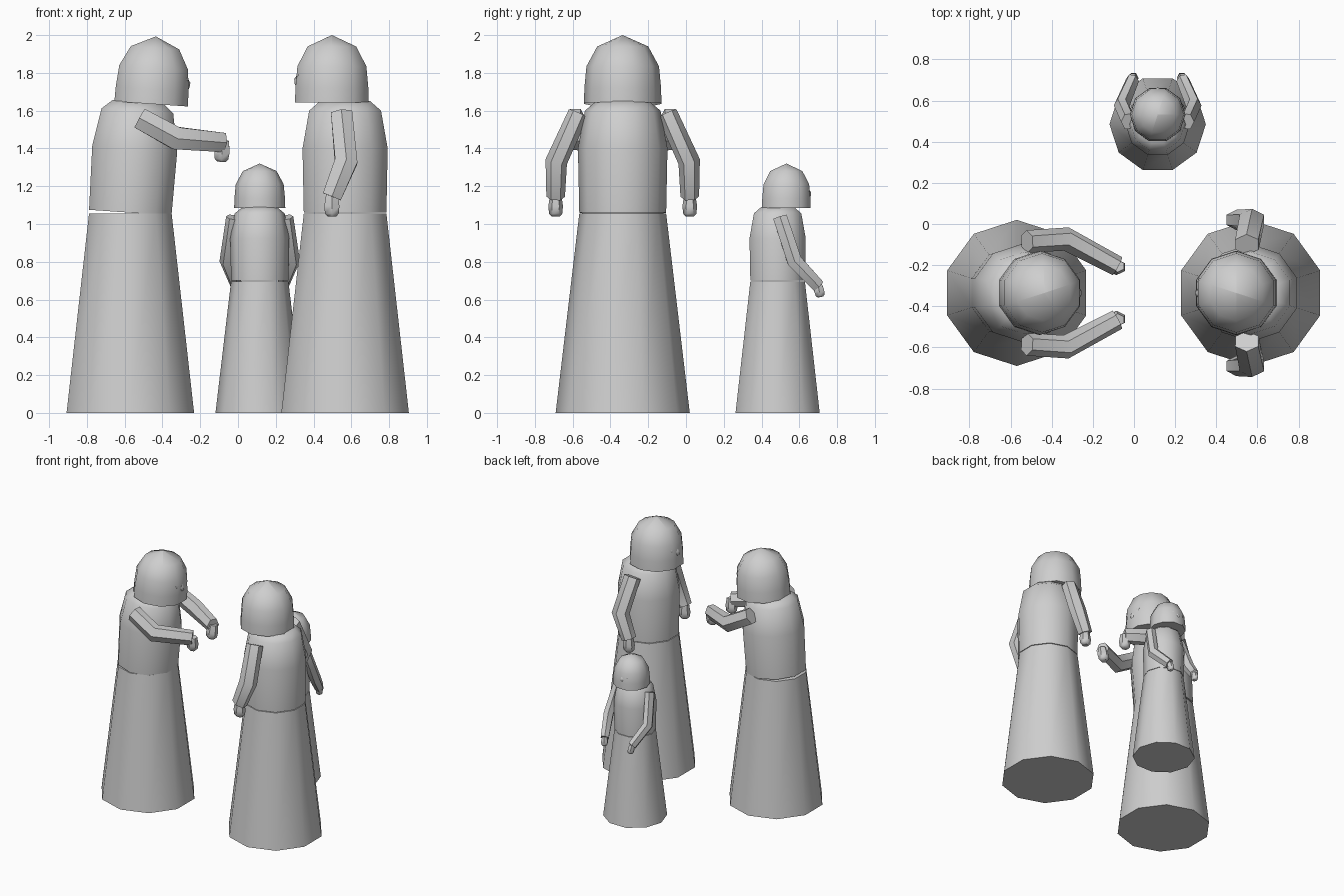
import bpy, bmesh
from math import radians, cos, sin, pi
from mathutils import Matrix, Vector

if "Cube" in bpy.data.objects:
    bpy.data.objects.remove(bpy.data.objects["Cube"])

grey = bpy.data.materials.new("plain grey")
grey.diffuse_color = (0.62, 0.62, 0.62, 1)
grey.use_nodes = True
grey.node_tree.nodes["Principled BSDF"].inputs["Base Color"].default_value = grey.diffuse_color


def loft(bm, rings):
    """Bridge rings of points into a closed tube."""
    loops = [[bm.verts.new(p) for p in r] for r in rings]
    n = len(loops[0])
    for a, b in zip(loops, loops[1:]):
        for i in range(n):
            j = (i + 1) % n
            bm.faces.new((a[i], a[j], b[j], b[i]))
    bm.faces.new(loops[0][::-1])
    bm.faces.new(loops[-1])


def finish(name, bm, mat, sharp=50):
    bm.transform(mat)
    bmesh.ops.remove_doubles(bm, verts=bm.verts, dist=0.0005)
    bmesh.ops.recalc_face_normals(bm, faces=bm.faces)
    for f in bm.faces:
        f.smooth = True
    for e in bm.edges:
        e.smooth = e.calc_face_angle(0) < radians(sharp)
    me = bpy.data.meshes.new(name)
    bm.to_mesh(me)
    bm.free()
    me.materials.append(grey)
    ob = bpy.data.objects.new(name, me)
    bpy.context.collection.objects.link(ob)
    return ob


def turned(name, profile, mat, cx=0.0):
    """Ten-sided turned body from (radius, height) pairs, corners at +-y."""
    bm = bmesh.new()
    loft(bm, [[(cx + r * cos(pi / 2 + k * pi / 5), r * sin(pi / 2 + k * pi / 5), z)
               for k in range(10)] for r, z in profile])
    return finish(name, bm, mat)


def tube(name, path, radii, mat, sides=6):
    """Tube through path points, mitred at the bends."""
    pts = [Vector(p) for p in path]
    dirs = [(b - a).normalized() for a, b in zip(pts, pts[1:])]
    rings = []
    for i, p in enumerate(pts):
        t = (dirs[max(i - 1, 0)] + dirs[min(i, len(dirs) - 1)]).normalized()
        side = Vector((0, 1, 0))
        u = (side - t * side.dot(t)).normalized()
        v = t.cross(u)
        rings.append([p + radii[i] * (0.88 * u * cos(2 * pi * k / sides)
                                      + 1.05 * v * sin(2 * pi * k / sides))
                      for k in range(sides)])
    bm = bmesh.new()
    loft(bm, rings)
    return finish(name, bm, mat)


def blob(name, pos, size, mat):
    bm = bmesh.new()
    bmesh.ops.create_icosphere(bm, subdivisions=1, radius=1,
                               matrix=Matrix.Translation(pos) @ Matrix.Diagonal((*size, 1)))
    return finish(name, bm, mat)


def figure(label, x, y, heading, scale, lean, arm):
    """Robed figure that faces local +x; arm = shoulder, elbow, wrist, hand."""
    base = (Matrix.Translation((x, y, 0)) @ Matrix.Rotation(radians(heading), 4, 'Z')
            @ Matrix.Scale(scale, 4))
    upper = (base @ Matrix.Translation((0, 0, 1.065))
             @ Matrix.Rotation(radians(lean), 4, 'Y') @ Matrix.Translation((0, 0, -1.065)))

    # robe skirt, torso and head
    turned(label + "_skirt", [(0.355, 0), (0.23, 1.055)], base)
    turned(label + "_torso", [(0.23, 1.06), (0.237, 1.4), (0.2, 1.6), (0.14, 1.65)], upper)
    turned(label + "_head", [(0.205, 1.642), (0.203, 1.72), (0.192, 1.835),
                             (0.135, 1.94), (0.0005, 2.0)], upper, cx=0.07)

    # faint face features
    blob(label + "_nose", (0.257, 0, 1.755), (0.014, 0.022, 0.03), upper)
    for s, side in ((1, "left"), (-1, "right")):
        blob(f"{label}_{side}_eye", (0.247, s * 0.055, 1.785), (0.012, 0.022, 0.016), upper)

        # bent sleeve and hand, mirrored
        sh, el, wr, hd = [Vector((p[0], s * p[1], p[2])) for p in arm]
        tube(f"{label}_{side}_sleeve", (sh, el, wr), (0.062, 0.066, 0.056), base)
        d = (hd - wr).normalized()
        tube(f"{label}_{side}_hand", (wr - d * 0.01, hd - d * 0.01, hd + d * 0.03, hd + d * 0.045),
             (0.034, 0.044, 0.04, 0.025), base)


# adult reaching out, leaning forward
figure("reaching_adult", -0.57, -0.335, 0, 1, 4,
       ((0.05, 0.25, 1.56), (0.24, 0.262, 1.455), (0.49, 0.13, 1.432), (0.485, 0.125, 1.375)))
# adult standing with arms down
figure("standing_adult", 0.567, -0.335, 180, 1, 0,
       ((0.018, 0.235, 1.585), (-0.005, 0.352, 1.33), (0.07, 0.355, 1.145), (0.07, 0.355, 1.085)))
# child facing the back
figure("child", 0.115, 0.485, 90, 0.66, 0,
       ((0.02, 0.215, 1.57), (0.135, 0.265, 1.22), (0.325, 0.185, 1.02), (0.335, 0.18, 0.975)))
